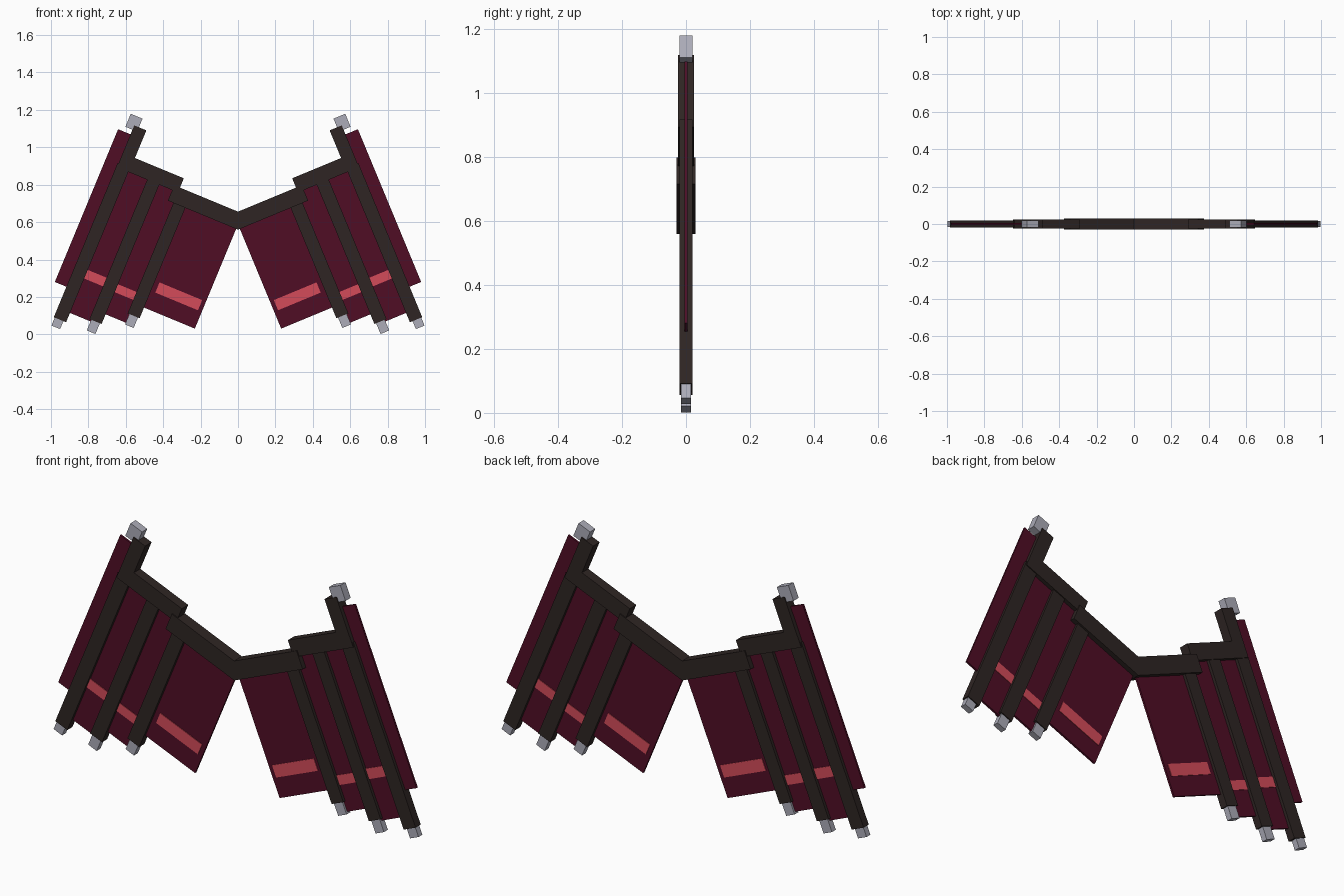
import bpy
import bmesh
import math

if "Cube" in bpy.data.objects:
    bpy.data.objects.remove(bpy.data.objects["Cube"])

TILT = math.radians(22.5)
C, S = math.cos(TILT), math.sin(TILT)


def material(name, rgb):
    mat = bpy.data.materials.new(name)
    lin = [((c / 255 + 0.055) / 1.055) ** 2.4 for c in rgb]
    mat.diffuse_color = (*lin, 1.0)
    mat.use_nodes = True
    mat.node_tree.nodes["Principled BSDF"].inputs["Base Color"].default_value = mat.diffuse_color
    return mat


FRAME = material("dark brown", (46, 37, 35))
CLOTH = material("crimson", (80, 13, 37))
STRIPE = material("coral", (212, 75, 90))
METAL = material("grey metal", (172, 172, 184))


def slab(name, u, v, half_depth, mat):
    """Box spanning u (along the arm) and v (along the struts), tilted and mirrored."""
    bm = bmesh.new()
    bmesh.ops.create_cube(bm, size=1)
    for vert in bm.verts:
        a = (u[0] + u[1]) / 2 + vert.co.x * (u[1] - u[0])
        b = (v[0] + v[1]) / 2 + vert.co.z * (v[1] - v[0])
        vert.co = (C * a - S * b, vert.co.y * 2 * half_depth, S * a + C * b)
    mesh = bpy.data.meshes.new(name)
    bm.to_mesh(mesh)
    bm.free()
    mesh.materials.append(mat)
    obj = bpy.data.objects.new(name, mesh)
    bpy.context.collection.objects.link(obj)
    mod = obj.modifiers.new("Mirror", "MIRROR")
    mod.use_mirror_merge = False
    return obj


# Arms and the upright post
slab("inner_arm", (0.214, 0.620), (0.517, 0.606), 0.030, FRAME)
slab("outer_arm", (0.587, 0.920), (0.578, 0.660), 0.025, FRAME)
slab("upper_post", (0.870, 0.940), (0.578, 0.820), 0.025, FRAME)
slab("post_tip", (0.913, 0.981), (0.795, 0.870), 0.020, METAL)

# Struts hanging from the arms, each with a metal tip: u range, bottom, top, tip bottom
struts = {
    "inner": (0.519, 0.588, -0.122, 0.530, -0.182),
    "middle": (0.695, 0.765, -0.228, 0.600, -0.290),
    "outer": (0.874, 0.945, -0.292, 0.600, -0.338),
}
for label, (u0, u1, low, high, tip) in struts.items():
    slab(label + "_strut", (u0, u1), (low, high), 0.020, FRAME)
    mid = (u0 + u1) / 2 + (0.005 if label == "outer" else 0)
    slab(label + "_strut_tip", (mid - 0.025, mid + 0.025), (tip, low + 0.02), 0.015, METAL)

# Cloth panels between the struts
slab("inner_panel", (0.225, 0.550), (-0.060, 0.550), 0.005, CLOTH)
slab("middle_panel", (0.550, 0.730), (-0.172, 0.600), 0.005, CLOTH)
slab("outer_panel", (0.730, 0.910), (-0.238, 0.600), 0.005, CLOTH)
slab("edge_panel", (0.910, 1.012), (-0.116, 0.768), 0.005, CLOTH)

# Stripes visible on both faces of the cloth
for side, y in (("front", -0.0065), ("back", 0.0065)):
    for label, u, v in (("inner", (0.247, 0.494), (0.037, 0.096)),
                        ("middle", (0.588, 0.695), (-0.044, 0.002)),
                        ("outer", (0.765, 0.874), (-0.039, 0.011))):
        plate = slab(f"{label}_stripe_{side}", u, v, 0.0015, STRIPE)
        plate.location.y = y
